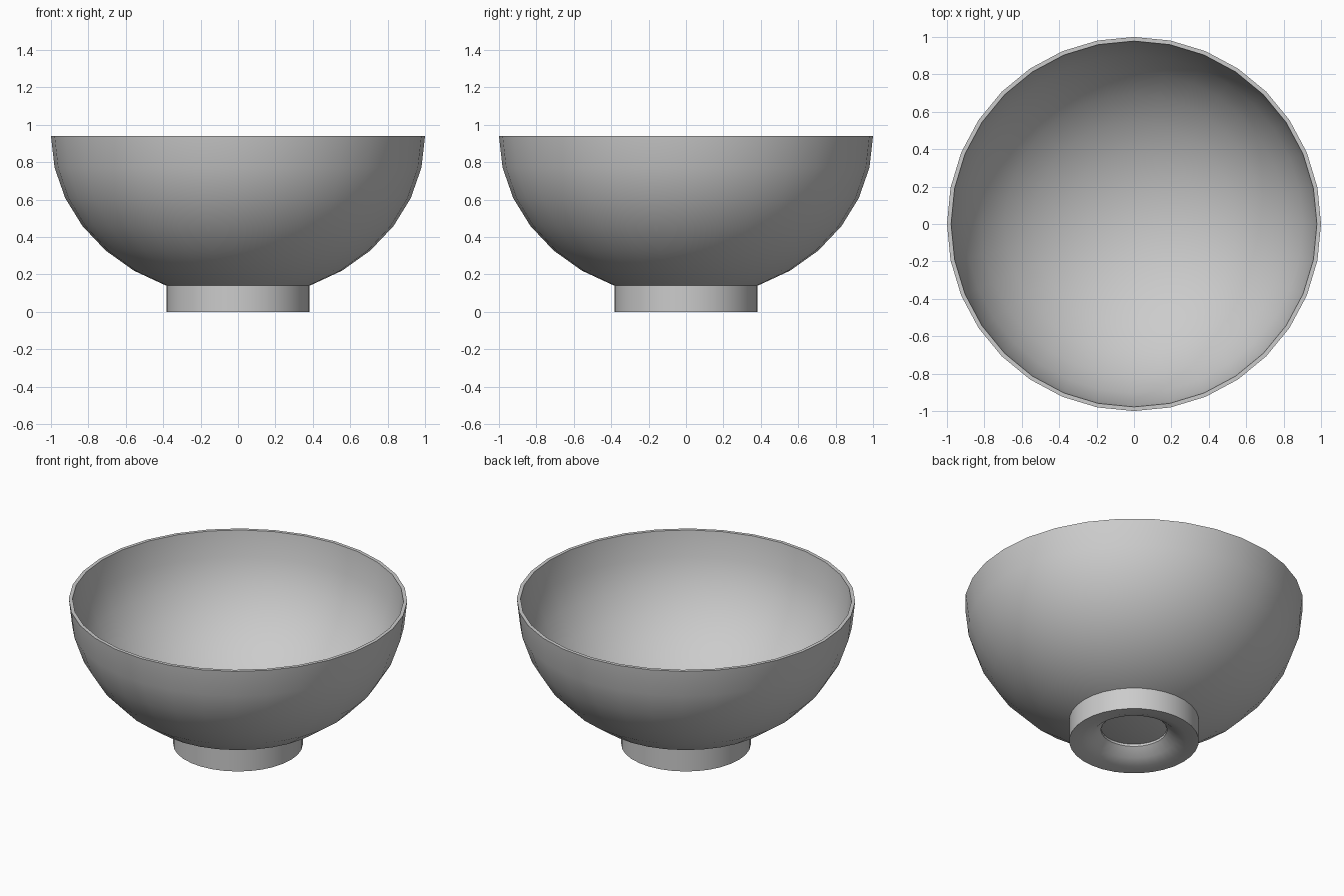
import bpy, bmesh
from math import sin, cos, pi, radians

if "Cube" in bpy.data.objects:
    bpy.data.objects.remove(bpy.data.objects["Cube"])

SEG = 32
RIM_Z = 0.94


def lathe(name, profile):
    """Revolve (radius, z) points about z; radius 0 becomes a pole."""
    bm = bmesh.new()
    rings = []
    for r, z in profile:
        if r < 1e-5:
            rings.append([bm.verts.new((0, 0, z))] * SEG)
        else:
            rings.append([bm.verts.new((r * cos(2 * pi * i / SEG),
                                        r * sin(2 * pi * i / SEG), z))
                          for i in range(SEG)])
    for a, b in zip(rings, rings[1:]):
        for i in range(SEG):
            j = (i + 1) % SEG
            quad = list(dict.fromkeys((a[i], a[j], b[j], b[i])))
            bm.faces.new(quad)
    bm.normal_update()
    mesh = bpy.data.meshes.new(name)
    bm.to_mesh(mesh)
    bm.free()
    obj = bpy.data.objects.new(name, mesh)
    bpy.context.collection.objects.link(obj)
    bpy.ops.object.select_all(action='DESELECT')
    obj.select_set(True)
    bpy.context.view_layer.objects.active = obj
    bpy.ops.object.shade_smooth_by_angle(angle=radians(30))
    return obj


def half_ellipse(radius, depth):
    """Points from the bottom pole up to the rim."""
    pts = [(radius * sin(k * pi / 16), RIM_Z - depth * cos(k * pi / 16))
           for k in range(8)]
    return pts + [(radius, RIM_Z)]


# Thin-walled bowl: outer shell, flat rim, inner shell
outer = half_ellipse(1.0, 0.866)
inner = half_ellipse(0.978, 0.846)
lathe("bowl", outer + inner[::-1])

# Foot ring: rounded hollow rising to the bowl's underside, straight outer wall
lathe("foot_ring", [(0.195, 0.09), (0.195, 0.075), (0.25, 0.028), (0.31, 0.006),
                    (0.383, 0.0), (0.383, 0.14)])

# Outward-facing normals
for obj in bpy.context.collection.objects:
    bm = bmesh.new()
    bm.from_mesh(obj.data)
    if obj.name == "bowl":
        bmesh.ops.recalc_face_normals(bm, faces=bm.faces)
    else:
        wall = max(bm.faces, key=lambda f: f.calc_center_median().z + f.calc_center_median().xy.length)
        c = wall.calc_center_median()
        if wall.normal.x * c.x + wall.normal.y * c.y < 0:
            bmesh.ops.reverse_faces(bm, faces=bm.faces)
    bm.to_mesh(obj.data)
    bm.free()
